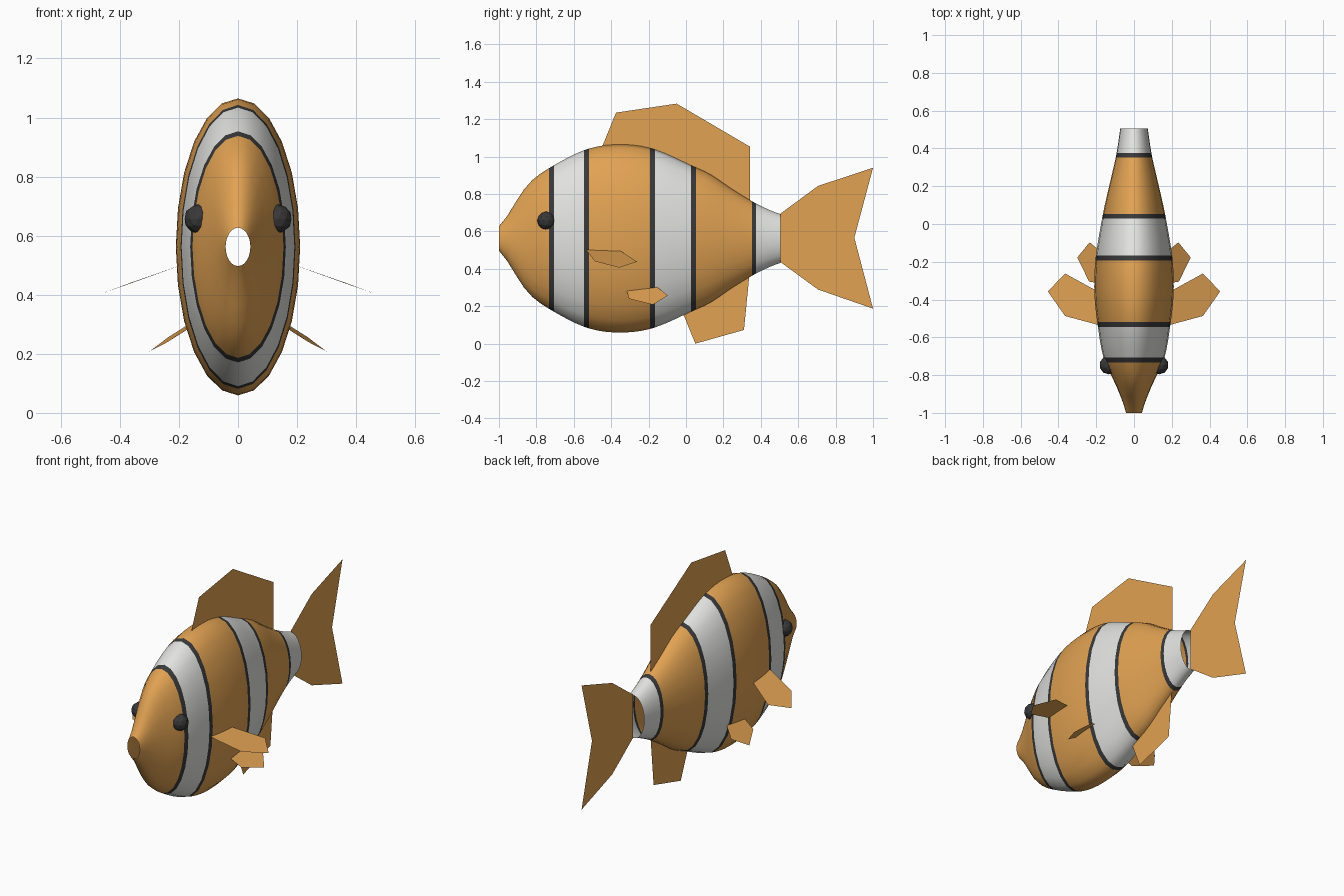
import bpy, bmesh, math
from mathutils import Matrix

if "Cube" in bpy.data.objects:
    bpy.data.objects.remove(bpy.data.objects["Cube"])


def material(name, rgb):
    m = bpy.data.materials.new(name)
    m.diffuse_color = (*rgb, 1)
    m.use_nodes = True
    m.node_tree.nodes["Principled BSDF"].inputs["Base Color"].default_value = m.diffuse_color
    return m


ORANGE = material("orange", (0.75, 0.36, 0.085))
WHITE = material("white", (0.76, 0.76, 0.74))
BLACK = material("black", (0.04, 0.04, 0.042))


def add_object(name, bm, mats):
    me = bpy.data.meshes.new(name)
    bm.to_mesh(me)
    bm.free()
    for m in mats:
        me.materials.append(m)
    ob = bpy.data.objects.new(name, me)
    bpy.context.collection.objects.link(ob)
    return ob


# Body stations: y, half height, half width
CENTRE_Z, SIDES = 0.562, 24
STATIONS = [(-1, .065, .042), (-.97, .098, .05), (-.92, .18, .068), (-.84, .295, .102),
            (-.72, .383, .158), (-.53, .477, .193), (-.36, .503, .21), (-.18, .48, .203),
            (.04, .385, .167), (.13, .343, .148), (.25, .262, .12), (.36, .195, .095),
            (.44, .155, .082), (.505, .13, .073)]
# Stripe bands: end y and material index (0 orange, 1 white, 2 black)
BANDS = [(-.732, 0), (-.706, 2), (-.545, 1), (-.519, 2), (-.193, 0), (-.167, 2),
         (.028, 1), (.053, 2), (.352, 0), (.375, 2), (.505, 1)]


def slope(i, k):
    a, b = STATIONS[max(i - 1, 0)], STATIONS[min(i + 1, len(STATIONS) - 1)]
    return (b[k] - a[k]) / (b[0] - a[0])


def radius(y, k):
    """Smooth curve through the stations."""
    i = max(j for j in range(len(STATIONS) - 1) if STATIONS[j][0] <= y)
    a, b = STATIONS[i], STATIONS[i + 1]
    d = b[0] - a[0]
    t = (y - a[0]) / d
    return ((2*t**3 - 3*t**2 + 1) * a[k] + (t**3 - 2*t**2 + t) * d * slope(i, k)
            + (3*t**2 - 2*t**3) * b[k] + (t**3 - t**2) * d * slope(i + 1, k))


# Body: open tube with rings at every stripe edge
bm = bmesh.new()
previous, start = None, -1.0
for end, index in BANDS:
    steps = max(1, round((end - start) / 0.045))
    for s in range(0 if previous is None else 1, steps + 1):
        y = start + (end - start) * s / steps
        h, w = radius(y, 1), radius(y, 2)
        ring = [bm.verts.new((w * math.sin(a), y, CENTRE_Z + h * math.cos(a)))
                for a in (math.tau * n / SIDES for n in range(SIDES))]
        if previous:
            for n in range(SIDES):
                m = (n + 1) % SIDES
                f = bm.faces.new((previous[n], previous[m], ring[m], ring[n]))
                f.material_index, f.smooth = index, True
        previous = ring
    start = end
bmesh.ops.recalc_face_normals(bm, faces=bm.faces)
add_object("body", bm, [ORANGE, WHITE, BLACK])


# Fins: single flat sheets
def fin(name, points):
    bm = bmesh.new()
    bm.faces.new([bm.verts.new(p) for p in points])
    add_object(name, bm, [ORANGE])


def upright_fin(name, outline):
    fin(name, [(0, y, z) for y, z in outline])


upright_fin("dorsal_fin", [(-.47, 1.0), (-.374, 1.235), (-.05, 1.283), (.342, 1.053),
                           (.342, .70), (0, .9)])
upright_fin("anal_fin", [(-.04, .22), (.05, 0), (.31, .073), (.342, .40), (.13, .3)])
upright_fin("tail_fin", [(.505, .695), (.706, .843), (1, .94), (.9, .566),
                         (1, .187), (.706, .289), (.505, .436)])

PECTORAL = [(.15, -.545, .515), (.365, -.487, .44), (.456, -.357, .406),
            (.365, -.262, .438), (.15, -.38, .515)]
PELVIC = [(.12, -.325, .315), (.238, -.305, .24), (.30, -.177, .208),
          (.235, -.097, .257), (.12, -.19, .33)]

# Paired fins and eyes on both sides
for side, s in (("right", 1), ("left", -1)):
    fin(side + "_pectoral_fin", [(s * x, y, z) for x, y, z in PECTORAL])
    fin(side + "_pelvic_fin", [(s * x, y, z) for x, y, z in PELVIC])
    bm = bmesh.new()
    bmesh.ops.create_icosphere(bm, subdivisions=2, radius=0.049,
                               matrix=Matrix.Translation((s * .134, -.747, .657)))
    add_object(side + "_eye", bm, [BLACK])
